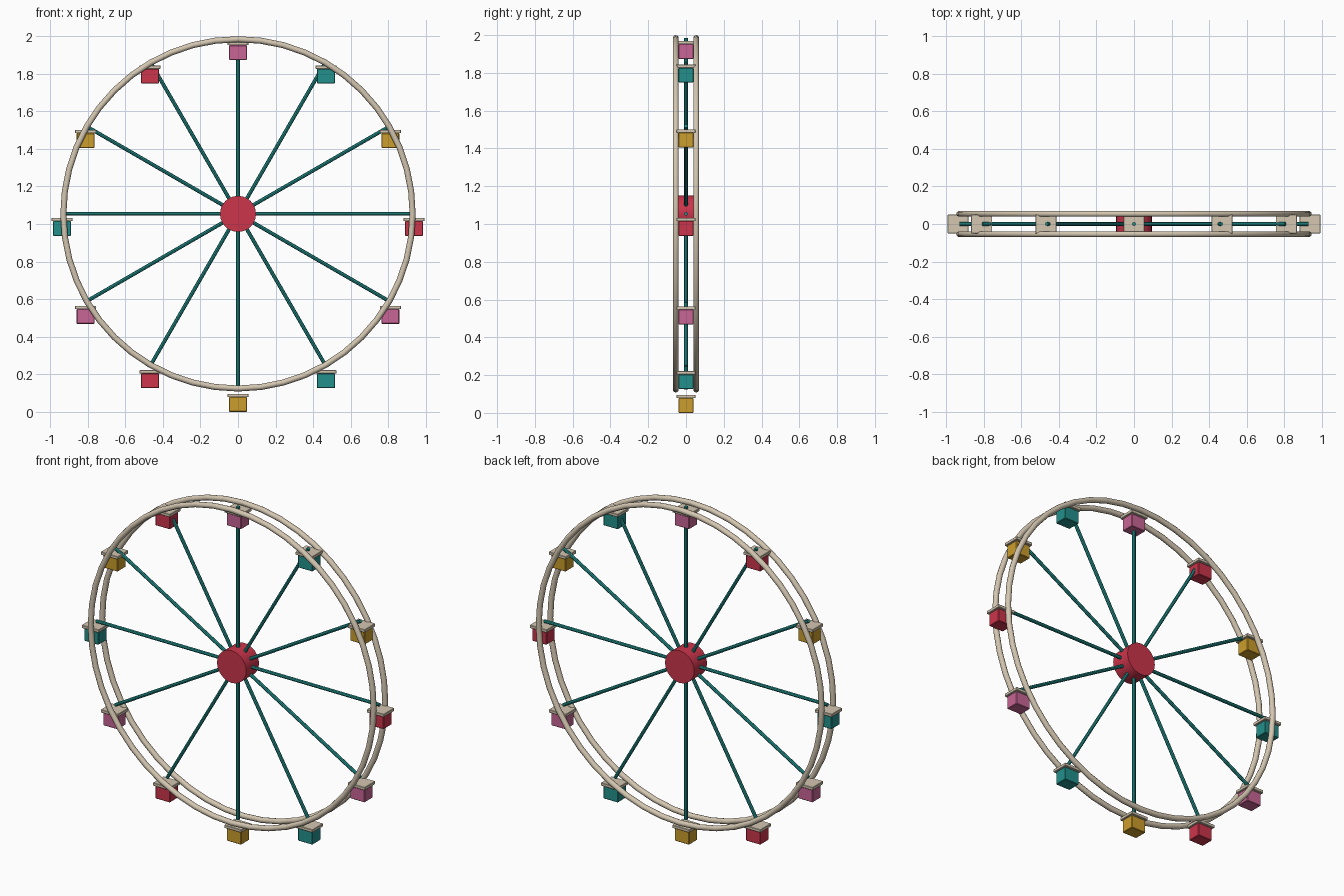
import bpy
from math import cos, sin, pi, radians
from mathutils import Vector

if "Cube" in bpy.data.objects:
    bpy.data.objects.remove(bpy.data.objects["Cube"])


def material(name, rgb):
    m = bpy.data.materials.new(name)
    m.use_nodes = True
    m.diffuse_color = (*rgb, 1)
    m.node_tree.nodes["Principled BSDF"].inputs["Base Color"].default_value = (*rgb, 1)
    return m


CREAM = material("cream", (0.66, 0.57, 0.44))
RED = material("red", (0.60, 0.035, 0.07))
YELLOW = material("yellow", (0.60, 0.34, 0.025))
TEAL = material("teal", (0.016, 0.28, 0.26))
PINK = material("pink", (0.58, 0.13, 0.30))

CENTRE = Vector((0, 0, 1.054))
RADIUS = 0.93


def finish(name, mat, smooth=False):
    ob = bpy.context.object
    ob.name = name
    ob.data.materials.append(mat)
    if smooth:
        bpy.ops.object.shade_smooth_by_angle(angle=radians(40))
    return ob


def box(name, centre, size, mat, bevel):
    bpy.ops.mesh.primitive_cube_add(size=1, location=centre)
    ob = finish(name, mat)
    ob.scale = size
    bpy.ops.object.transform_apply(location=False, rotation=False, scale=True)
    mod = ob.modifiers.new("soft_edges", "BEVEL")
    mod.width = bevel
    mod.segments = 1


# Twin rims
for name, y in (("front_rim", -0.054), ("back_rim", 0.054)):
    bpy.ops.mesh.primitive_torus_add(
        major_radius=RADIUS, minor_radius=0.016, major_segments=48, minor_segments=10,
        location=CENTRE + Vector((0, y, 0)), rotation=(pi / 2, 0, 0))
    finish(name, CREAM, True)

# Hub
bpy.ops.mesh.primitive_cylinder_add(
    vertices=24, radius=0.096, depth=0.12, location=CENTRE, rotation=(pi / 2, 0, 0))
finish("hub", RED, True)

# Spokes and hanging cabins
for i in range(12):
    a = i * pi / 6
    out = Vector((cos(a), 0, sin(a)))
    bpy.ops.mesh.primitive_cylinder_add(
        vertices=8, radius=0.01, depth=RADIUS, location=CENTRE + out * RADIUS / 2,
        rotation=(0, pi / 2 - a, 0))
    finish(f"spoke_{i + 1}", TEAL, True)

    pivot = CENTRE + out * 0.937
    box(f"cabin_{i + 1}", pivot - Vector((0, 0, 0.078)), (0.095, 0.078, 0.078),
        (RED, YELLOW, TEAL, PINK)[i % 4], 0.003)
    box(f"cabin_roof_{i + 1}", pivot - Vector((0, 0, 0.03)), (0.112, 0.1, 0.018),
        CREAM, 0.002)
